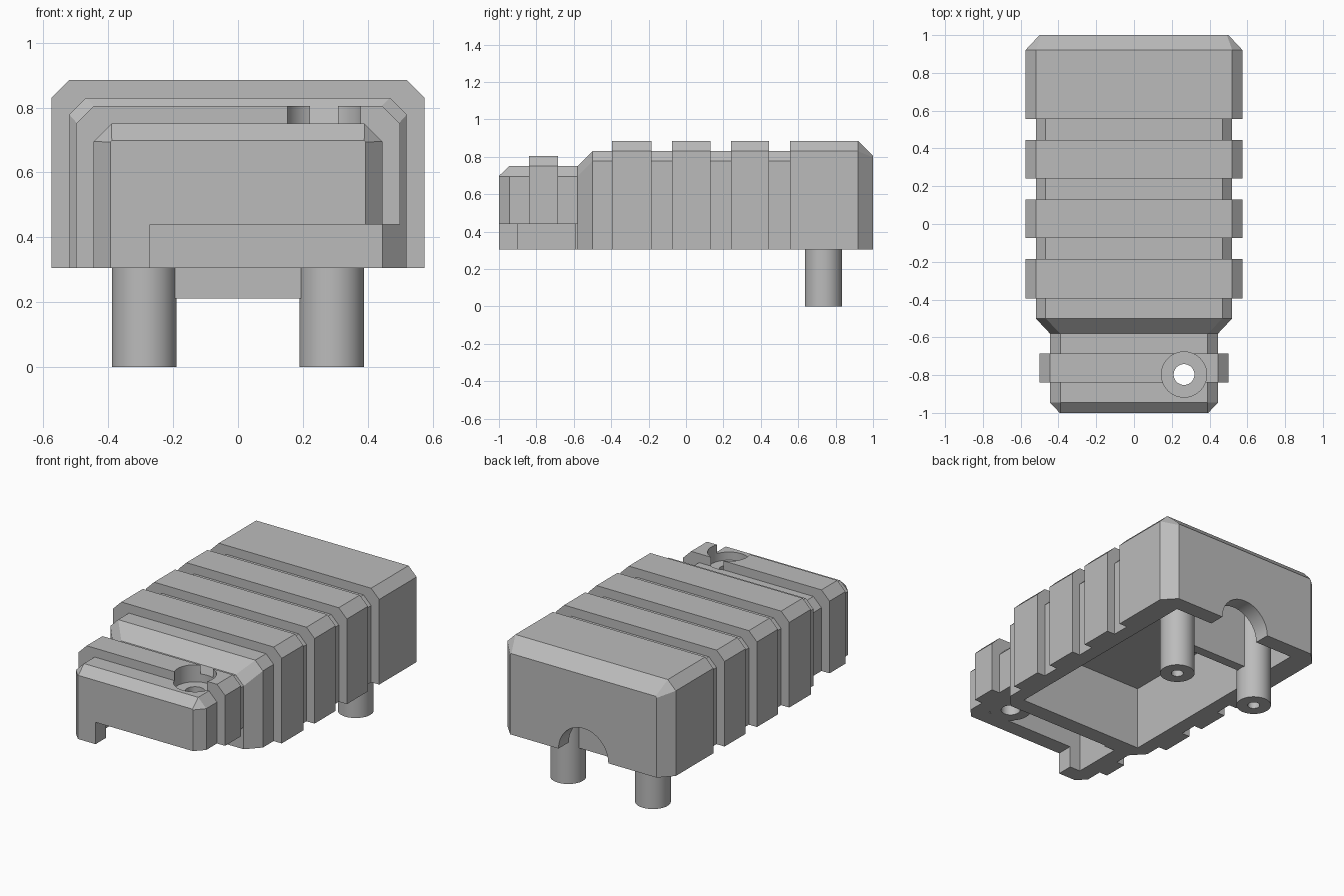
import bpy
import bmesh
from mathutils import Matrix, Vector

default_cube = bpy.data.objects.get("Cube")
if default_cube:
    bpy.data.objects.remove(default_cube, do_unlink=True)

GREY = (0.5, 0.5, 0.5, 1.0)
grey = bpy.data.materials.new("plain_grey")
grey.use_nodes = True
grey.diffuse_color = GREY
grey.node_tree.nodes["Principled BSDF"].inputs["Base Color"].default_value = GREY

BASE = 0.305       # underside of the shell
NOTCH_TOP = 0.44   # underside of the relieved nose
SIDES = 48


def add_object(name, bm):
    bmesh.ops.recalc_face_normals(bm, faces=bm.faces)
    mesh = bpy.data.meshes.new(name)
    bm.to_mesh(mesh)
    bm.free()
    mesh.materials.append(grey)
    obj = bpy.data.objects.new(name, mesh)
    bpy.context.collection.objects.link(obj)
    return obj


def box(name, low, high):
    bm = bmesh.new()
    low, high = Vector(low), Vector(high)
    size = Matrix.Diagonal((high - low).to_4d())
    size[3][3] = 1
    bmesh.ops.create_cube(bm, size=1, matrix=Matrix.Translation((low + high) / 2) @ size)
    return add_object(name, bm)


def cylinder(name, radius, x, y, z0, z1):
    bm = bmesh.new()
    bmesh.ops.create_cone(bm, cap_ends=True, segments=SIDES, radius1=radius, radius2=radius,
                          depth=z1 - z0, matrix=Matrix.Translation((x, y, (z0 + z1) / 2)))
    return add_object(name, bm)


def combine(target, tool, operation="DIFFERENCE"):
    tool.hide_render = True
    mod = target.modifiers.new("combine", "BOOLEAN")
    mod.operation = operation
    mod.solver = "EXACT"
    mod.object = tool
    bpy.ops.object.select_all(action="DESELECT")
    bpy.context.view_layer.objects.active = target
    target.select_set(True)
    bpy.ops.object.modifier_apply(modifier=mod.name)
    bpy.data.objects.remove(tool, do_unlink=True)


def smooth(obj):
    bpy.ops.object.select_all(action="DESELECT")
    bpy.context.view_layer.objects.active = obj
    obj.select_set(True)
    bpy.ops.object.shade_smooth_by_angle(angle=0.5)


def section(bm, y, w, h, c):
    # Wider sections also reach lower, so steps stay clean until the base is trimmed
    low = 0.2 - w * 0.1
    half = [(w, low), (w, h - c), (w - c, h)]
    points = half + [(-x, z) for x, z in reversed(half)]
    return [bm.verts.new((x, y, z)) for x, z in points]


# Outer shell: stepped sections (y, half width, height, corner chamfer)
NOSE, NOSE_RIB = (0.445, 0.75, 0.055), (0.5, 0.805, 0.055)
BODY, RIB = (0.52, 0.83, 0.052), (0.575, 0.885, 0.055)
steps = [(-1, 0.393, 0.698, 0.004), (-0.945, *NOSE)]
steps += [(-0.84, *NOSE), (-0.84, *NOSE_RIB), (-0.685, *NOSE_RIB), (-0.685, *NOSE)]
steps += [(-0.58, *NOSE), (-0.5, *BODY)]
for front, back in ((-0.395, -0.185), (-0.075, 0.13), (0.24, 0.445)):
    steps += [(front, *BODY), (front, *RIB), (back, *RIB), (back, *BODY)]
steps += [(0.555, *BODY), (0.555, *RIB), (0.92, *RIB), (1, 0.5, 0.805, 0.008)]

bm = bmesh.new()
rings = [section(bm, *step) for step in steps]
for a, b in zip(rings, rings[1:]):
    for i in range(len(a)):
        j = (i + 1) % len(a)
        bm.faces.new((a[i], a[j], b[j], b[i]))
bm.faces.new(rings[0])
bm.faces.new(rings[-1])
housing = add_object("housing", bm)

# Flat base, then hollow body and nose
combine(housing, box("base_trim", (-1, -2, -1), (1, 2, BASE)))
combine(housing, box("body_cavity", (-0.43, -0.48, 0), (0.43, 0.9, 0.7)))
combine(housing, box("nose_cavity", (-0.345, -0.9, 0), (0.345, -0.59, 0.65)))

# Screw boss in the nose, relieved underside, counterbore and hole
BOSS = (0.265, -0.797)
combine(housing, cylinder("screw_boss", 0.12, *BOSS, 0.35, 0.68), "UNION")
combine(housing, box("nose_notch", (-0.272, -1.2, 0), (0.8, -0.58, NOTCH_TOP)))
combine(housing, cylinder("counterbore", 0.12, *BOSS, 0.7, 1))
combine(housing, cylinder("screw_hole", 0.055, *BOSS, 0, 1))

# Half-round cable opening in the back wall
bm = bmesh.new()
turn = Matrix.Translation((0, 1, BASE)) @ Matrix.Rotation(1.5707963, 4, "X")
bmesh.ops.create_cone(bm, cap_ends=True, segments=SIDES, radius1=0.17, radius2=0.17,
                      depth=0.4, matrix=turn)
combine(housing, add_object("cable_opening", bm))
smooth(housing)

# Mounting pegs with blind screw holes, joined by a web
PEG_Y = 0.735
for side, name in ((1, "left_peg"), (-1, "right_peg")):
    peg = cylinder(name, 0.1, side * 0.289, PEG_Y, 0, 0.74)
    combine(peg, cylinder("peg_hole", 0.035, side * 0.289, PEG_Y, -0.1, 0.4))
    smooth(peg)
box("peg_web", (-0.22, PEG_Y - 0.03, 0.212), (0.22, PEG_Y + 0.03, 0.74))
